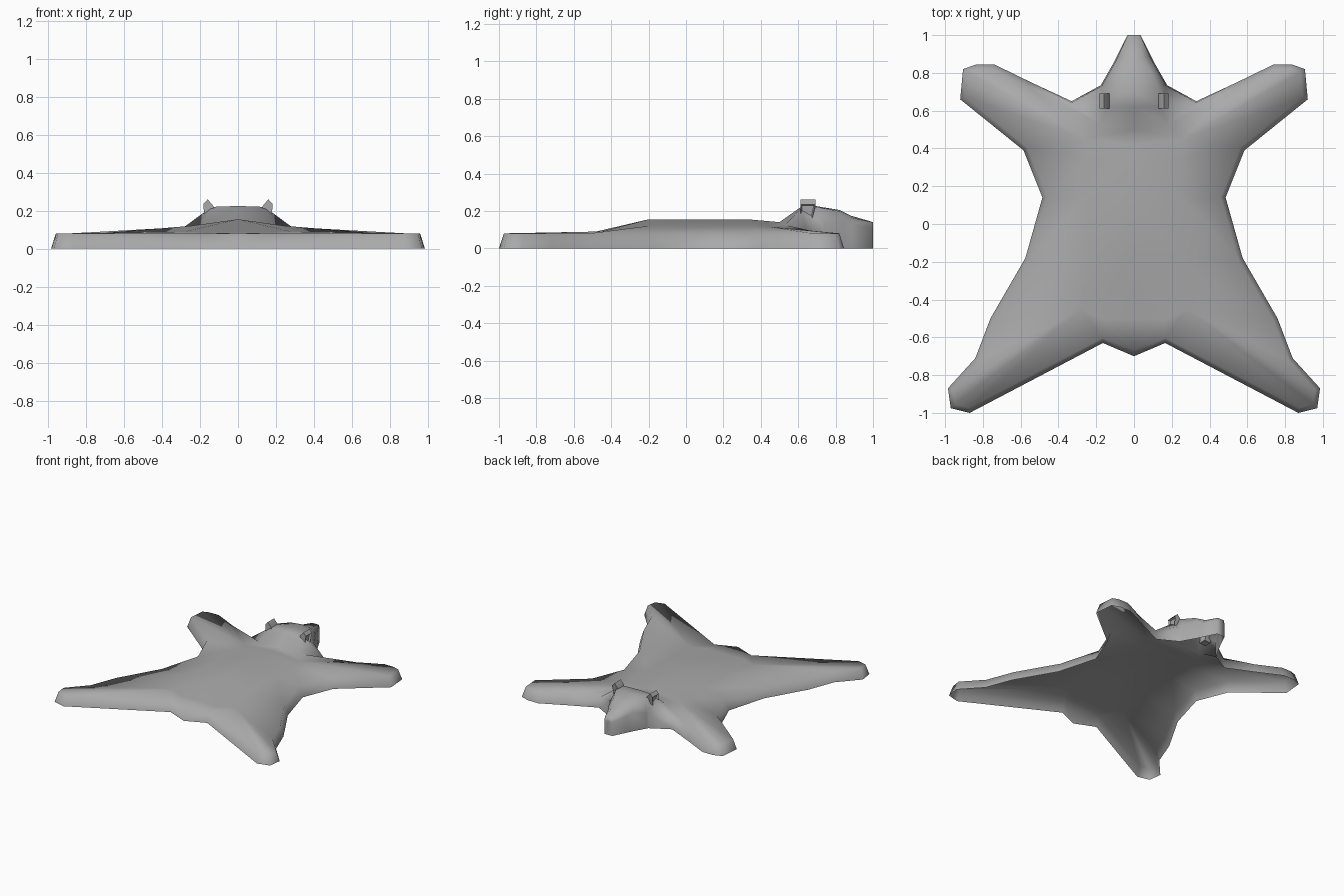
import bpy, bmesh
from math import radians
from mathutils import Vector

cube = bpy.data.objects.get("Cube")
if cube:
    bpy.data.objects.remove(cube, do_unlink=True)

fur = bpy.data.materials.new("grey_fur")
fur.use_nodes = True
fur.diffuse_color = (0.4, 0.4, 0.4, 1)
shader = fur.node_tree.nodes["Principled BSDF"]
shader.inputs["Base Color"].default_value = fur.diffuse_color
shader.inputs["Roughness"].default_value = 0.9


def finish(bm, name, angle):
    """Turn a half mesh into a mirrored, shaded object."""
    mesh = bpy.data.meshes.new(name)
    bm.to_mesh(mesh)
    bm.free()
    mesh.materials.append(fur)
    obj = bpy.data.objects.new(name, mesh)
    bpy.context.collection.objects.link(obj)
    bpy.ops.object.select_all(action="DESELECT")
    obj.select_set(True)
    bpy.context.view_layer.objects.active = obj
    bpy.ops.object.shade_smooth_by_angle(angle=radians(angle))
    mirror = obj.modifiers.new("mirror", "MIRROR")
    mirror.use_clip = True
    return obj


# Left half of the pelt, from the tail to the nose. Each group holds:
# rim height, rim inset, flank point, spine (y, z), ground outline points
BODY, HEAD = 0.025, 0.006
groups = [
    (.08, BODY, (0, -.5, .085), (-.5, .085), [(0, -.7)]),                      # tail
    (.08, BODY, (.17, -.5, .085), (-.5, .085), [(.165, -.63)]),
    (.08, BODY, (.28, -.45, .09), (-.5, .085),                                 # hind leg
     [(.87, -1), (.97, -.975), (.985, -.87), (.84, -.71), (.76, -.5)]),
    (.08, BODY, (.25, -.2, .12), (-.2, .155), [(.575, -.18)]),                 # belly
    (.08, BODY, (.25, .14, .12), (.14, .155), [(.485, .14)]),
    (.08, BODY, (.25, .35, .12), (.33, .155), [(.585, .39)]),
    (.08, BODY, (.26, .45, .115), (.42, .147), [                               # front leg
        (.92, .66), (.905, .82), (.835, .845), (.74, .845), (.545, .75)]),
    (.08, HEAD, (.18, .53, .125), (.5, .14), [(.33, .65)]),                    # neck
    (.13, HEAD, (.14, .62, .22), (.62, .225), [(.175, .735)]),                 # skull
    (.13, HEAD, (.14, .7, .22), (.7, .225), [(.17, .745)]),
    (.15, HEAD, (.09, .81, .2), (.82, .205), [(.11, .85)]),                    # brow
    (.13, HEAD, (.05, .88, .165), (.88, .175), [(.09, .89)]),
    (.11, 0, (.03, 1, .14), (1, .14), [(.035, 1)]),                            # nose
    (.11, 0, (0, 1, .14), (1, .14), [(0, 1)]),
]

outline = [Vector(p) for g in groups for p in g[4]]


def inset_point(i, amount):
    """Move an outline point inward along its mitred normal."""
    here = outline[i]
    if i == 0:
        return here + Vector((0, amount * 1.3))
    if i == len(outline) - 1:
        return here
    a = (here - outline[i - 1]).normalized()
    b = (outline[i + 1] - here).normalized()
    na, nb = Vector((-a.y, a.x)), Vector((-b.y, b.x))
    n = (na + nb).normalized()
    return here + n * amount / max(n.dot(na), 0.6)


bm = bmesh.new()
rows = []
for rim_z, amount, flank, spine, points in groups:
    for _ in points:
        i = len(rows)
        rim = inset_point(i, amount)
        rows.append([bm.verts.new(co) for co in (
            (*outline[i], 0), (*rim, rim_z), flank, (0, *spine))])
for one, two in zip(rows, rows[1:]):
    for k in range(3):
        bm.faces.new((one[k], two[k], two[k + 1], one[k + 1]))
bmesh.ops.remove_doubles(bm, verts=bm.verts, dist=0.001)
bmesh.ops.dissolve_degenerate(bm, edges=bm.edges, dist=0.0005)
bm.normal_update()
if sum(f.normal.z * f.calc_area() for f in bm.faces) < 0:
    bmesh.ops.reverse_faces(bm, faces=bm.faces)
finish(bm, "bear_pelt", 85)

# Ears: pointed blocks with a hollow in the outer side
bm = bmesh.new()
profile = [(.12, .15), (.175, .145), (.183, .235), (.16, .26), (.13, .225)]
base = bm.faces.new([bm.verts.new((x, .612, z)) for x, z in profile])
grown = bmesh.ops.extrude_face_region(bm, geom=[base])["geom"]
for v in grown:
    if isinstance(v, bmesh.types.BMVert):
        v.co.y += .08 if v.co.z > .2 else .06
bmesh.ops.recalc_face_normals(bm, faces=bm.faces)
outer = max(bm.faces, key=lambda f: f.calc_center_median().x)
bmesh.ops.inset_region(bm, faces=[outer], thickness=.01, depth=-.015)
finish(bm, "ears", 40)
